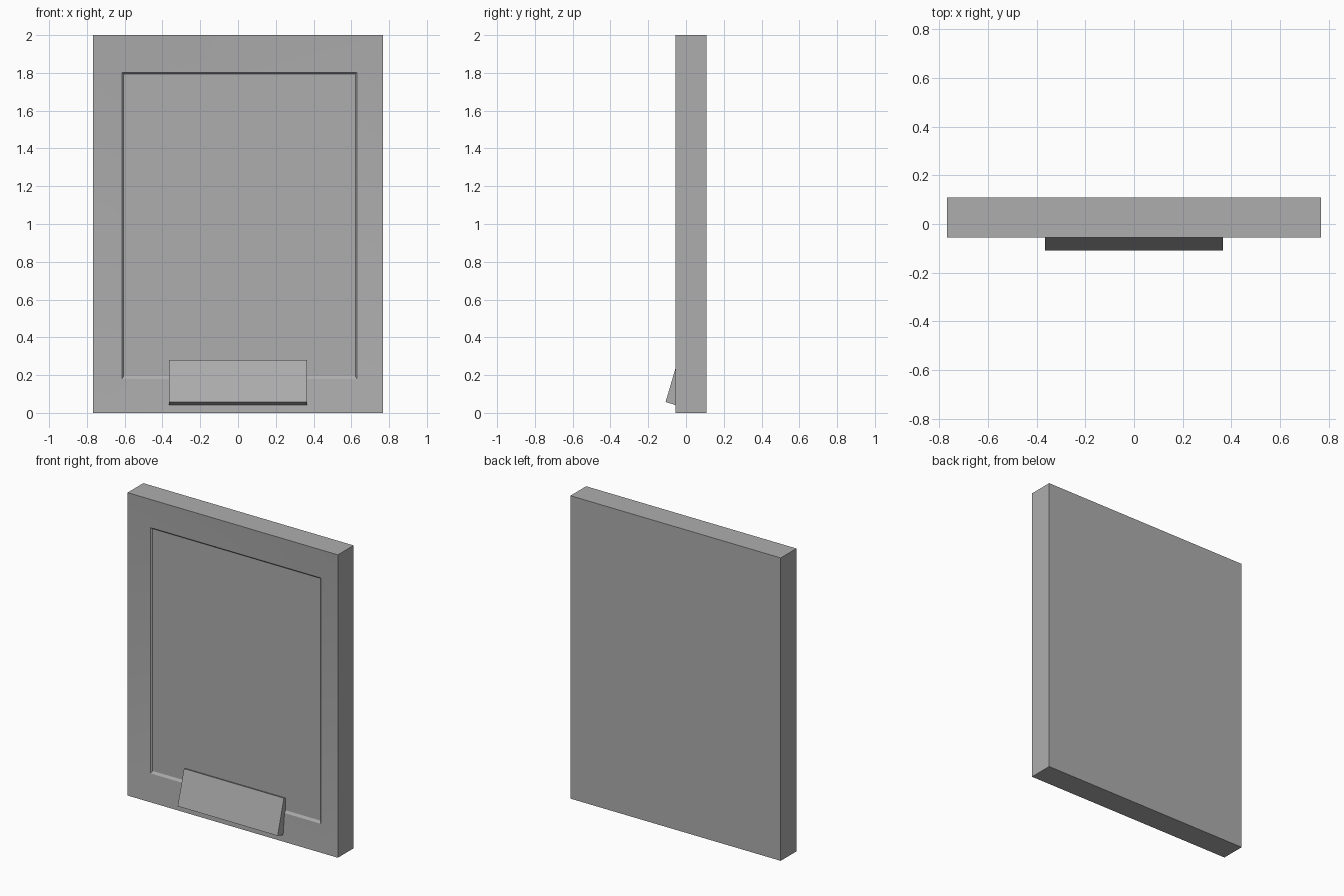
import bpy
import bmesh
import math
from mathutils import Matrix, Vector

default = bpy.data.objects.get("Cube")
if default:
    bpy.data.objects.remove(default, do_unlink=True)

# Single plain grey
grey = bpy.data.materials.new("plain_grey")
grey.use_nodes = True
colour = (0.42, 0.42, 0.42, 1.0)
grey.diffuse_color = colour
grey.node_tree.nodes["Principled BSDF"].inputs["Base Color"].default_value = colour


def add_box(bm, centre, size, tilt=0.0):
    matrix = (Matrix.Translation(centre) @ Matrix.Rotation(tilt, 4, 'X')
              @ Matrix.Diagonal((*size, 1.0)))
    bmesh.ops.create_cube(bm, size=1.0, matrix=matrix)


def finish(bm, name):
    bmesh.ops.recalc_face_normals(bm, faces=bm.faces)
    for face in bm.faces:
        face.smooth = True
    mesh = bpy.data.meshes.new(name)
    bm.to_mesh(mesh)
    bm.free()
    mesh.set_sharp_from_angle(angle=math.radians(20))
    mesh.materials.append(grey)
    obj = bpy.data.objects.new(name, mesh)
    bpy.context.collection.objects.link(obj)


def fit_face(face, left, right, bottom, top, y):
    """Move the corners of a front-facing quad onto a given rectangle."""
    middle = face.calc_center_median()
    for v in face.verts:
        v.co = Vector((right if v.co.x > middle.x else left, y,
                       top if v.co.z > middle.z else bottom))


# Panel: a slab whose border slopes gently in to a shallow recess
FRONT, RIM, FLOOR, BACK = -0.055, -0.036, -0.026, 0.1085
bm = bmesh.new()
add_box(bm, (0, (FRONT + BACK) / 2, 1), (1.536, BACK - FRONT, 2))
bm.normal_update()
front = min(bm.faces, key=lambda f: f.calc_center_median().y)
bmesh.ops.inset_region(bm, faces=[front], thickness=0.15)
fit_face(front, -0.615, 0.63, 0.18, 1.803, RIM)
bmesh.ops.inset_region(bm, faces=[front], thickness=0.01)
fit_face(front, -0.605, 0.621, 0.195, 1.794, FLOOR)
finish(bm, "recessed_panel")

# Tilted block set through the lower edge of the panel
bm = bmesh.new()
add_box(bm, (0, 0, 0.147), (0.73, 0.157, 0.233), math.radians(-16.4))
finish(bm, "tilted_block")
